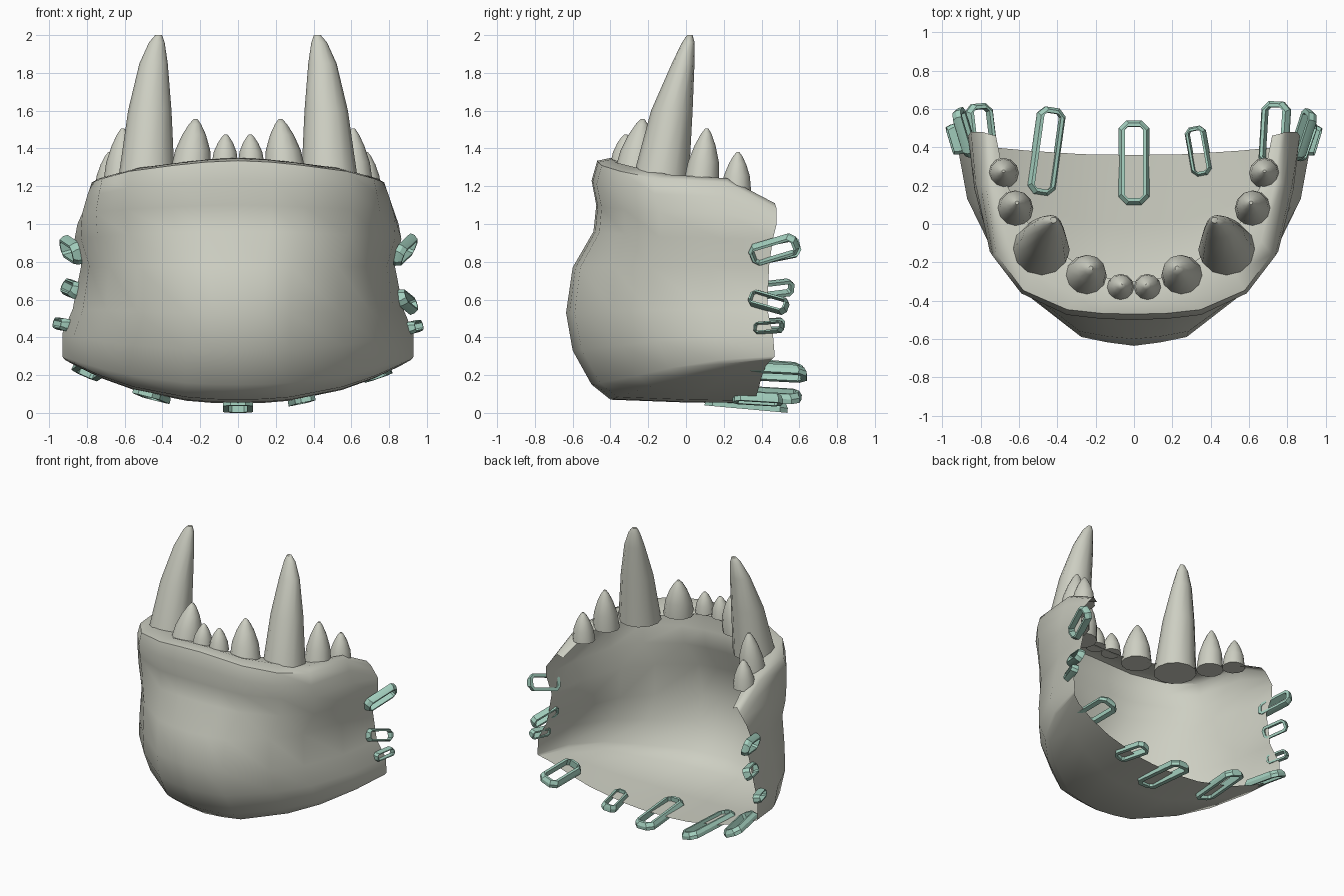
import bpy, bmesh, math
from mathutils import Vector

if "Cube" in bpy.data.objects:
    bpy.data.objects.remove(bpy.data.objects["Cube"])


def material(name, rgb):
    m = bpy.data.materials.new(name)
    m.diffuse_color = (*rgb, 1)
    m.use_nodes = True
    m.node_tree.nodes["Principled BSDF"].inputs["Base Color"].default_value = m.diffuse_color
    return m


BONE = material("bone", (0.61, 0.62, 0.54))
GREEN = material("pale green", (0.37, 0.63, 0.52))


def make(name, verts, faces, mat, angle, recalc=True):
    mesh = bpy.data.meshes.new(name)
    mesh.from_pydata(verts, [], faces)
    bm = bmesh.new()
    bm.from_mesh(mesh)
    bmesh.ops.remove_doubles(bm, verts=bm.verts, dist=0.0005)
    if recalc:
        bmesh.ops.recalc_face_normals(bm, faces=bm.faces)
    bm.to_mesh(mesh)
    bm.free()
    mesh.materials.append(mat)
    ob = bpy.data.objects.new(name, mesh)
    bpy.context.collection.objects.link(ob)
    bpy.ops.object.select_all(action='DESELECT')
    ob.select_set(True)
    bpy.context.view_layer.objects.active = ob
    bpy.ops.object.shade_smooth_by_angle(angle=math.radians(angle))
    return ob


# Jaw shell: plan curves from the centre line to the back edge
RIM = [(0, 0), (.22, .005), (.44, .025), (.73, .13), (.91, .33), (.98, .72), (1, 1)]
BELLY = [(0, 0), (.15, .018), (.30, .045), (.60, .245), (.785, .42), (.935, .69), (1, 1)]
RIM_DROP = [0, .03, .1, .22, .37, .45, 1]

# front y, centre z, back x, back y, back z, plan blend (0 rim, 1 belly)
ROWS = [
    (-.30, 1.31, .72, .46, 1.09, 1),
    (-.40, 1.35, .76, .47, 1.11, .3),
    (-.47, 1.335, .79, .48, 1.08, 0),
    (-.50, 1.23, .82, .48, 1.04, .1),
    (-.475, 1.10, .85, .48, 1.00, .2),
    (-.49, .96, .865, .46, .92, .4),
    (-.60, .77, .83, .44, .78, .7),
    (-.635, .53, .875, .43, .55, .9),
    (-.60, .33, .93, .46, .42, 1),
    (-.50, .15, .93, .47, .30, 1),
    (-.40, .07, .925, .46, .29, 1),
    (0, .055, .92, .455, .285, 1),
    (.36, .05, .915, .45, .28, 1),
]
verts, faces = [], []
for yf, zc, xb, yb, zb, k in ROWS:
    half = []
    for (u0, v0), (u1, v1), d in zip(RIM, BELLY, RIM_DROP):
        u, v = u0 + (u1 - u0) * k, v0 + (v1 - v0) * k
        if zc > 1:
            w = d
        else:
            w = u ** 2.3
        half.append((xb * u, yf + (yb - yf) * v, zc + (zb - zc) * w))
    verts += [(-x, y, z) for x, y, z in half[:0:-1]] + half
N = 13
for r in range(len(ROWS) - 1):
    for c in range(N - 1):
        a = r * N + c
        faces.append((a, a + N, a + N + 1, a + 1))
make("jaw_shell", verts, faces, BONE, 60, recalc=False)


# Teeth: stacked rings of (x, y, z, radius x, radius y)
def tooth(name, rings, sides=12):
    v = [(x + rx * math.cos(math.tau * i / sides), y + ry * math.sin(math.tau * i / sides), z)
         for x, y, z, rx, ry in rings for i in range(sides)]
    f = [(r * sides + i, r * sides + (i + 1) % sides,
          (r + 1) * sides + (i + 1) % sides, (r + 1) * sides + i)
         for r in range(len(rings) - 1) for i in range(sides)]
    f += [tuple(range(sides))[::-1], tuple(range(len(v) - sides, len(v)))]
    make(name, v, f, BONE, 50)


FANG = [(.485, -.135, 1.23, .15, .15), (.467, -.075, 1.6, .115, .11),
        (.447, -.015, 1.85, .075, .06), (.43, .012, 1.96, .042, .034),
        (.42, .02, 2.0, .018, .015)]
PROFILE = [(0, 1), (.4, .86), (.7, .58), (.9, .3), (1, .1)]
# name, base x y z, tip x y z, radius
SMALL = [
    ("inner_incisor", (.07, -.33, 1.32), (.065, -.32, 1.475), .07),
    ("outer_incisor", (.25, -.27, 1.28), (.225, -.23, 1.555), .108),
    ("premolar", (.62, .08, 1.21), (.61, .11, 1.505), .095),
    ("molar", (.68, .265, 1.17), (.68, .275, 1.38), .08),
]
for s, side in ((-1, "left"), (1, "right")):
    tooth(side + "_fang", [(s * x, y, z, rx, ry) for x, y, z, rx, ry in FANG])
    for name, base, tip, rad in SMALL:
        rings = []
        for t, q in PROFILE:
            p = Vector(base).lerp(Vector(tip), t)
            rings.append((s * p.x, p.y, p.z, rad * q, rad * q))
        tooth(side + "_" + name, rings)


# Strap loops: chamfered frames hooked over the open back edge
def chamfered(l, w, c):
    return [(l - c, w), (l, w - c), (l, c - w), (l - c, -w),
            (c - l, -w), (-l, c - w), (-l, w - c), (c - l, w)]


def strap_loop(name, centre, axis, normal, length, width, thick=.05):
    a = Vector(axis).normalized()
    n = Vector(normal)
    n = (n - a * n.dot(a)).normalized()
    b = n.cross(a)
    l, w, h = length / 2, width / 2, thick / 2
    wall = width * .2
    ch = width * .25
    loops = [(l - wall, w - wall, ch * .4, h), (l - ch * .35, w - ch * .35, ch, h),
             (l, w, ch, 0), (l, w, ch, -h), (l - wall, w - wall, ch * .4, -h)]
    v = [Vector(centre) + a * p + b * q + n * z
         for L, W, C, z in loops for p, q in chamfered(L, W, C)]
    m = len(loops)
    f = [(r * 8 + i, r * 8 + (i + 1) % 8, (r + 1) % m * 8 + (i + 1) % 8, (r + 1) % m * 8 + i)
         for r in range(m) for i in range(8)]
    make(name, v, f, GREEN, 25)


LOOPS = [
    ("bottom_centre_loop", (0, .32, .045), (0, 1, -.09), (0, 0, 1), .44, .16),
    ("bottom_left_loop", (-.455, .38, .10), (.14, 1, -.06), (.25, 0, 1), .46, .15),
    ("bottom_right_loop", (.335, .38, .075), (-.18, 1, -.06), (-.2, 0, 1), .26, .11),
    ("corner_right_loop", (.73, .47, .215), (.06, 1, -.05), (-.35, 0, 1), .34, .155),
    ("corner_left_loop", (-.79, .47, .23), (-.12, 1, -.08), (.45, 0, 1), .32, .15),
    ("upper_right_loop", (.885, .465, .86), (.32, 1, .3), (1, -.3, -.5), .27, .12),
    ("middle_right_loop", (.895, .435, .59), (.35, 1, -.28), (1, -.3, .4), .22, .09),
    ("lower_right_loop", (.935, .435, .455), (.3, 1, .08), (1, -.3, .2), .16, .065),
    ("upper_left_loop", (-.885, .475, .86), (-.3, 1, .2), (-1, -.3, -.3), .26, .12),
    ("middle_left_loop", (-.885, .475, .66), (-.3, 1, .12), (-1, -.3, .5), .19, .09),
    ("lower_left_loop", (-.935, .44, .47), (-.3, 1, .05), (-1, -.3, .2), .16, .065),
]
for args in LOOPS:
    strap_loop(*args)
